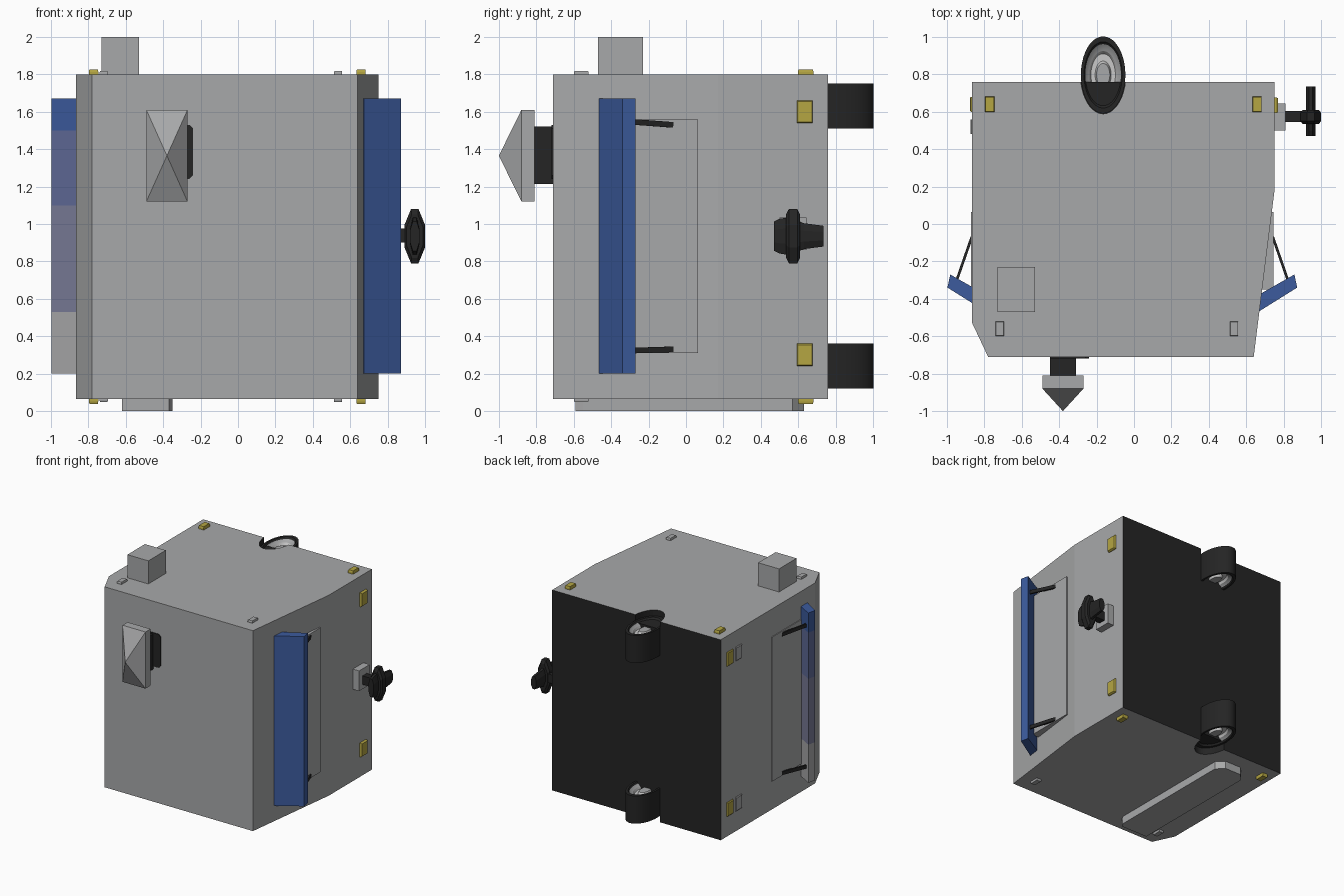
import bpy, bmesh, math
from mathutils import Vector

if "Cube" in bpy.data.objects:
    bpy.data.objects.remove(bpy.data.objects["Cube"])


def material(name, r, g, b):
    m = bpy.data.materials.new(name)
    m.use_nodes = True
    m.diffuse_color = (r, g, b, 1)
    m.node_tree.nodes["Principled BSDF"].inputs["Base Color"].default_value = (r, g, b, 1)
    return m


GREY = material("hull grey", 0.39, 0.395, 0.4)
DARK = material("near black", 0.018, 0.018, 0.018)
BLUE = material("panel blue", 0.045, 0.105, 0.34)
SLATE = material("slate blue", 0.115, 0.145, 0.31)
MAUVE = material("mauve grey", 0.19, 0.2, 0.31)
YELLOW = material("yellow", 0.46, 0.38, 0.055)
SILVER = material("light silver", 0.58, 0.58, 0.58)


def finish(name, bm, *mats):
    bmesh.ops.recalc_face_normals(bm, faces=bm.faces[:])
    me = bpy.data.meshes.new(name)
    bm.to_mesh(me)
    bm.free()
    ob = bpy.data.objects.new(name, me)
    bpy.context.collection.objects.link(ob)
    for m in mats:
        me.materials.append(m)
    return ob


def loft(name, rings, *mats):
    """Join equal-sized point rings with quads and cap both ends."""
    bm = bmesh.new()
    vs = [[bm.verts.new(p) for p in ring] for ring in rings]
    n = len(vs[0])
    for a, b in zip(vs, vs[1:]):
        for i in range(n):
            bm.faces.new((a[i], a[(i + 1) % n], b[(i + 1) % n], b[i]))
    bm.faces.new(vs[0])
    bm.faces.new(vs[-1])
    return finish(name, bm, *mats)


def prism(name, outline, levels, *mats):
    return loft(name, [[(x, y, z) for x, y in outline] for z in levels], *mats)


def box(name, x0, x1, y0, y1, z0, z1, mat):
    return prism(name, [(x0, y0), (x1, y0), (x1, y1), (x0, y1)], (z0, z1), mat)


def smooth(ob):
    bpy.ops.object.select_all(action="DESELECT")
    ob.select_set(True)
    bpy.context.view_layer.objects.active = ob
    bpy.ops.object.shade_smooth_by_angle(angle=math.radians(30))


def ellipse(rx, ry, n=40):
    return [(WX + rx * math.cos(math.tau * i / n), WY + ry * math.sin(math.tau * i / n))
            for i in range(n)]


BOTTOM, TOP = 0.065, 1.8
WX, WY = -0.165, 0.797   # axis of the two rear ducts

# Hull with tapered front corners
hull = prism("hull", [(-0.865, 0.76), (-0.865, -0.53), (-0.78, -0.71),
                      (0.64, -0.71), (0.75, 0.17), (0.75, 0.76)], (BOTTOM, TOP), GREY, DARK)

# Notches above and below the ducts
for z0, z1 in ((1.735, 1.9), (-0.1, 0.135)):
    cutter = prism("notch_cutter", ellipse(0.121, 0.208), (z0, z1), GREY, DARK)
    cutter.hide_render = True
    mod = hull.modifiers.new("notch", "BOOLEAN")
    mod.operation = "DIFFERENCE"
    mod.object = cutter
    bpy.context.view_layer.objects.active = hull
    bpy.ops.object.modifier_apply(modifier=mod.name)
    bpy.data.objects.remove(cutter)

# Black back wall and notch walls
for f in hull.data.polygons:
    c = f.center
    in_notch = abs(c.x - WX) < 0.13 and c.y > 0.55
    f.material_index = 1 if f.normal.y > 0.9 or in_notch else 0

# Rear ducts: stepped bowls with hubs at both ends
duct_steps = [(0.0, 0.03), (0.3, 0.03), (0.36, 0.05), (0.55, 0.05), (0.62, 0.03),
              (0.8, 0.015), (0.86, 0.0), (1.0, 0.0)]
for label, z0, z1 in (("upper", 1.51, 1.75), ("lower", 0.12, 0.36)):
    profile = [(r, z1 - d) for r, d in duct_steps[1:]]
    profile += [(r, z0 + d) for r, d in reversed(duct_steps[1:])]
    duct = loft(label + "_duct", [[(x, y, z) for x, y in ellipse(0.119 * r, 0.206 * r)]
                                  for r, z in profile], DARK, SILVER, GREY)
    for f in duct.data.polygons:
        c = f.center
        radii = [math.hypot((duct.data.vertices[v].co.x - WX) / 0.119,
                            (duct.data.vertices[v].co.y - WY) / 0.206) for v in f.vertices]
        r = max(radii)
        f.material_index = 0 if r > 0.82 else 2 if r > 0.65 or r < 0.32 else 1
    smooth(duct)

# Roof box and belly skid
box("roof_box", -0.73, -0.53, -0.47, -0.23, TOP, 2.0, GREY)
prism("belly_skid", [(-0.62, -0.59), (-0.37, -0.59), (-0.35, -0.55), (-0.35, 0.57),
                     (-0.41, 0.63), (-0.56, 0.63), (-0.62, 0.57)], (0, BOTTOM), GREY)

# Front sensor: backing plate, neck, pyramid head
sx, sz = -0.38, 1.365
box("sensor_neck", sx - 0.07, sx + 0.07, -0.815, -0.70, 1.215, 1.52, DARK)
plate = [(-0.45, 1.24), (-0.26, 1.24), (-0.24, 1.26), (-0.24, 1.51), (-0.26, 1.53), (-0.45, 1.53)]
loft("sensor_plate", [[(x, y, z) for x, z in plate] for y in (-0.718, -0.709)], DARK)
rim = [(-0.11, -0.245), (0.11, -0.245), (0.11, 0.245), (-0.11, 0.245)]
head = loft("sensor_head", [[(sx + x * s, y, sz + z * s) for x, z in rim]
                            for y, s in ((-0.81, 1), (-0.88, 1), (-1.0, 0.004))], GREY)

# Side panels, hatches and struts, mirrored about the hull centre
MID = -0.0625
panel_outline = [(0.92, -0.27), (0.935, -0.34), (0.735, -0.465), (0.7, -0.395)]
for label, s in (("left", 1), ("right", -1)):
    outline = [(MID + s * x, y) for x, y in panel_outline]
    panel = prism(label + "_panel", outline, (0.2, 0.53, 1.1, 1.5, 1.67),
                  BLUE, SLATE, MAUVE, GREY)
    if s < 0:
        # Colour bands fade down the right panel
        for f in panel.data.polygons:
            z = f.center.z
            f.material_index = 3 if z < 0.53 else 2 if z < 1.1 else 1 if z < 1.5 else 0
    xs = sorted((MID + s * 0.7, MID + s * 0.809))
    box(label + "_hatch", *xs, -0.35, 0.065, 0.31, 1.56, GREY)
    for end, z, tilt in (("upper", 1.535, 0.012), ("lower", 0.335, -0.012)):
        a = Vector((MID + s * 0.805, -0.07, z - 0.005))
        b = Vector((MID + s * 0.885, -0.3, z + tilt))
        d = (b - a).normalized()
        u = d.cross(Vector((0, 0, 1))).normalized()
        w = u.cross(d)
        ring = [u * 0.007 * i + w * 0.015 * j for i, j in ((-1, -1), (1, -1), (1, 1), (-1, 1))]
        loft(f"{label}_{end}_strut", [[p + o for o in ring] for p in (a, b)], DARK)


# Small tapered marker lamps
def lamp(name, centre, normal, half, height, mat):
    n = Vector(normal)
    u = Vector((0, 1, 0))
    v = n.cross(u)
    c = Vector(centre)
    corners = ((-1, -1), (1, -1), (1, 1), (-1, 1))
    loft(name, [[c + n * h + u * half[0] * i * k + v * half[1] * j * k for i, j in corners]
                for h, k in ((-0.01, 1), (height * 0.5, 1), (height, 0.9))], mat)


for label, z, n in (("top", TOP, 1), ("bottom", BOTTOM, -1)):
    for side, xy, xg in (("right", -0.772, -0.718), ("left", 0.658, 0.535)):
        lamp(f"{label}_{side}_yellow_lamp", (xy, 0.64, z), (0, 0, n), (0.042, 0.025), 0.027, YELLOW)
        lamp(f"{label}_{side}_grey_pad", (xg, -0.56, z), (0, 0, n), (0.04, 0.022), 0.018, GREY)
for label, z in (("upper", 1.6), ("lower", 0.3)):
    lamp(f"{label}_left_side_lamp", (0.75, 0.635, z), (1, 0, 0), (0.042, 0.06), 0.02, YELLOW)
    lamp(f"{label}_right_side_lamp", (-0.865, 0.64, z), (-1, 0, 0), (0.04, 0.06), 0.012, YELLOW)
    lamp(f"{label}_right_side_pad", (-0.865, 0.52, z), (-1, 0, 0), (0.04, 0.06), 0.01, GREY)

# Left side thruster: bracket, stem, hexagonal fin and cross nozzle
box("thruster_bracket", 0.74, 0.81, 0.5, 0.645, 0.86, 1.035, GREY)
box("thruster_stem", 0.8, 0.92, 0.545, 0.605, 0.9, 0.975, DARK)
kx, kz = 0.945, 0.935
fin = [(0.055, 0.06), (0.02, 0.145), (-0.02, 0.145), (-0.055, 0.06),
       (-0.055, -0.06), (-0.02, -0.145), (0.02, -0.145), (0.055, -0.06)]
loft("thruster_fin", [[(kx + x * k, y, kz + z * k) for x, z in fin]
                      for y, k in ((0.535, 0.8), (0.55, 1), (0.595, 1), (0.61, 0.8))], DARK)
octagon = [(math.cos(math.tau * (i + 0.5) / 8), math.sin(math.tau * (i + 0.5) / 8))
           for i in range(8)]
loft("thruster_nozzle", [[(kx + x * 0.027, y, kz + z * h) for x, z in octagon]
                         for y, h in ((0.47, 0.085), (0.5, 0.1), (0.55, 0.11),
                                      (0.63, 0.075), (0.735, 0.06))], DARK)
